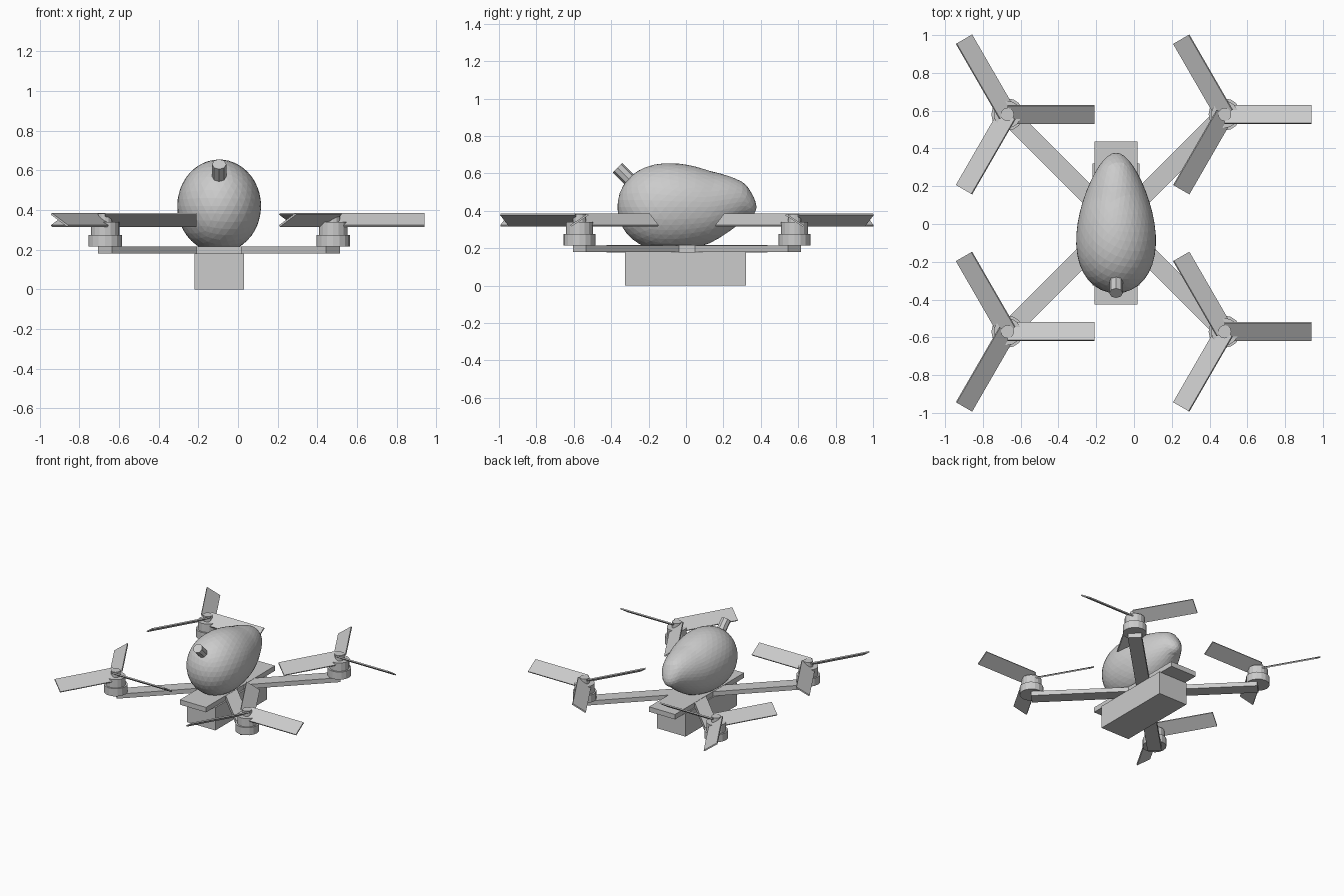
import bpy, bmesh
from math import radians, sqrt, pi
from mathutils import Matrix, Vector

if "Cube" in bpy.data.objects:
    bpy.data.objects.remove(bpy.data.objects["Cube"])

CX, CY = -0.095, 0.005          # centre of the airframe
REACH = 0.575                   # motor offset along x and y


def new_object(name, bm):
    bmesh.ops.recalc_face_normals(bm, faces=bm.faces[:])
    mesh = bpy.data.meshes.new(name)
    bm.to_mesh(mesh)
    bm.free()
    obj = bpy.data.objects.new(name, mesh)
    bpy.context.collection.objects.link(obj)
    return obj


def add_box(bm, lo, hi, mat=Matrix()):
    lo, hi = Vector(lo), Vector(hi)
    local = Matrix.Translation((lo + hi) / 2) @ Matrix.Diagonal((*(hi - lo), 1))
    bmesh.ops.create_cube(bm, size=1, matrix=mat @ local)


def add_cylinder(bm, p0, p1, r, sides):
    p0, p1 = Vector(p0), Vector(p1)
    d = p1 - p0
    mat = Matrix.Translation((p0 + p1) / 2) @ d.to_track_quat('Z', 'Y').to_matrix().to_4x4()
    bmesh.ops.create_cone(bm, cap_ends=True, segments=sides, radius1=r, radius2=r,
                          depth=d.length, matrix=mat)


# Battery box and mounting plate
bm = bmesh.new()
add_box(bm, (-0.22, -0.325, 0), (0.03, 0.32, 0.18))
new_object("battery_box", bm)
bm = bmesh.new()
add_box(bm, (-0.21, -0.425, 0.178), (0.018, 0.437, 0.217))
new_object("mounting_plate", bm)

# Egg-shaped body: a sphere tapered towards the back
bm = bmesh.new()
bmesh.ops.create_icosphere(bm, subdivisions=4, radius=1)
for v in bm.verts:
    x, t, z = v.co
    scale = 0.226 - 0.066 * t
    lift = 0.03 * max(0, min(1, (t - 0.35) / 0.45)) - 0.03 * max(0, (t - 0.85) / 0.15)
    v.co = (CX + x * scale * 0.9, CY + 0.372 * t, 0.42 + lift + z * scale)
new_object("body", bm)

# Short tube at the front top
bm = bmesh.new()
add_cylinder(bm, (CX, -0.25, 0.515), (CX, -0.366, 0.631), 0.036, 8)
new_object("front_tube", bm)

# Four arms, each with a motor and a three-blade rotor
for sx, sy, name in ((1, 1, "back_right"), (-1, 1, "back_left"),
                     (1, -1, "front_right"), (-1, -1, "front_left")):
    mx, my = CX + sx * REACH, CY + sy * REACH

    bm = bmesh.new()
    heading = Vector((sx, sy, 0)).to_track_quat('X', 'Z').to_matrix().to_4x4()
    add_box(bm, (0, -0.05, 0.18), (REACH * sqrt(2), 0.05, 0.215),
            Matrix.Translation((CX, CY, 0)) @ heading)
    new_object(name + "_arm", bm)

    bm = bmesh.new()
    add_cylinder(bm, (mx, my, 0.215), (mx, my, 0.275), 0.085, 16)
    add_cylinder(bm, (mx, my, 0.275), (mx, my, 0.34), 0.072, 16)
    add_cylinder(bm, (mx, my, 0.34), (mx, my, 0.382), 0.035, 12)
    new_object(name + "_motor", bm)

    # Diagonal pairs spin in opposite directions, so the pitch flips
    pitch = radians(-33 * sx * sy)
    bm = bmesh.new()
    for k in range(3):
        add_box(bm, (0, -0.0563, -0.005), (0.46, 0.0563, 0.005),
                Matrix.Translation((mx, my, 0.35))
                @ Matrix.Rotation(k * 2 * pi / 3, 4, 'Z')
                @ Matrix.Rotation(pitch, 4, 'X'))
    new_object(name + "_rotor", bm)
